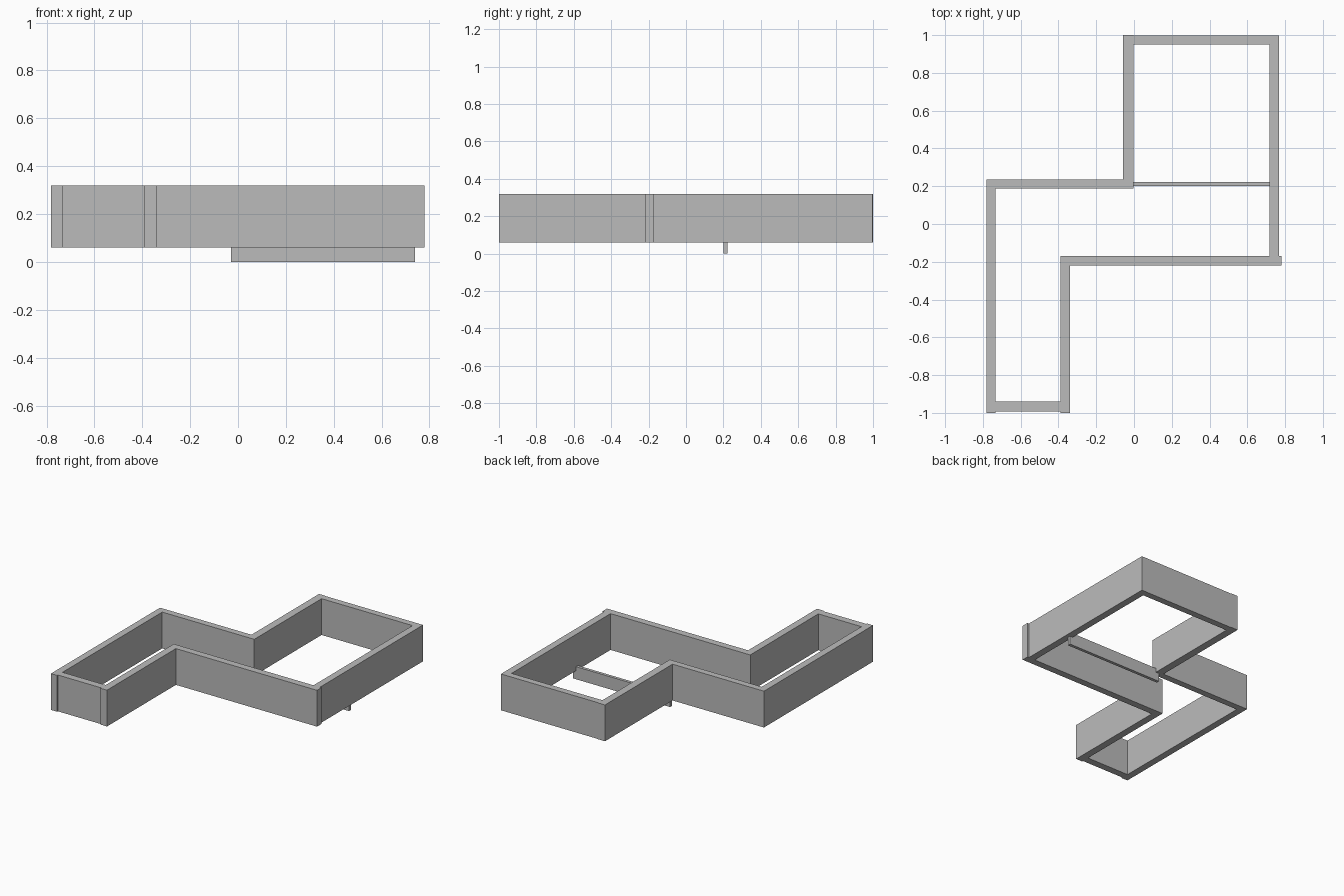
import bpy

cube = bpy.data.objects.get("Cube")
if cube:
    bpy.data.objects.remove(cube, do_unlink=True)

# Single plain grey
grey = bpy.data.materials.new("wall grey")
grey.use_nodes = True
colour = (0.5, 0.5, 0.5, 1)
grey.diffuse_color = colour
grey.node_tree.nodes["Principled BSDF"].inputs["Base Color"].default_value = colour

WALL_BOTTOM, WALL_TOP = 0.06, 0.32


def box(name, x0, x1, y0, y1, z0=WALL_BOTTOM, z1=WALL_TOP):
    """Box spanning the given limits."""
    bpy.ops.mesh.primitive_cube_add(
        size=1, location=((x0 + x1) / 2, (y0 + y1) / 2, (z0 + z1) / 2))
    ob = bpy.context.object
    ob.name = name
    ob.scale = (x1 - x0, y1 - y0, z1 - z0)
    bpy.ops.object.transform_apply(location=False, rotation=False, scale=True)
    ob.data.materials.append(grey)


# Large room at the back
box("back_wall", -0.003, 0.768, 0.95, 0.997)
box("back_room_right_wall", -0.058, -0.003, 0.235, 1.0)
box("left_wall_rear", 0.717, 0.768, 0.57, 0.95)
box("left_wall_front", 0.717, 0.768, -0.17, 0.57)

# Middle walls
box("middle_rear_wall", -0.782, -0.003, 0.188, 0.235)
box("middle_front_wall", -0.39, 0.78, -0.22, -0.17)

# Narrow room at the front
box("right_wall_rear", -0.782, -0.732, -0.213, 0.188)
box("right_wall_front", -0.782, -0.732, -1.0, -0.213)
box("front_wall", -0.732, -0.39, -0.992, -0.94)
box("front_room_left_wall", -0.39, -0.338, -1.0, -0.22)

# Thin low beam across the large room
box("low_beam", -0.03, 0.74, 0.2, 0.222, 0.0, 0.09)
